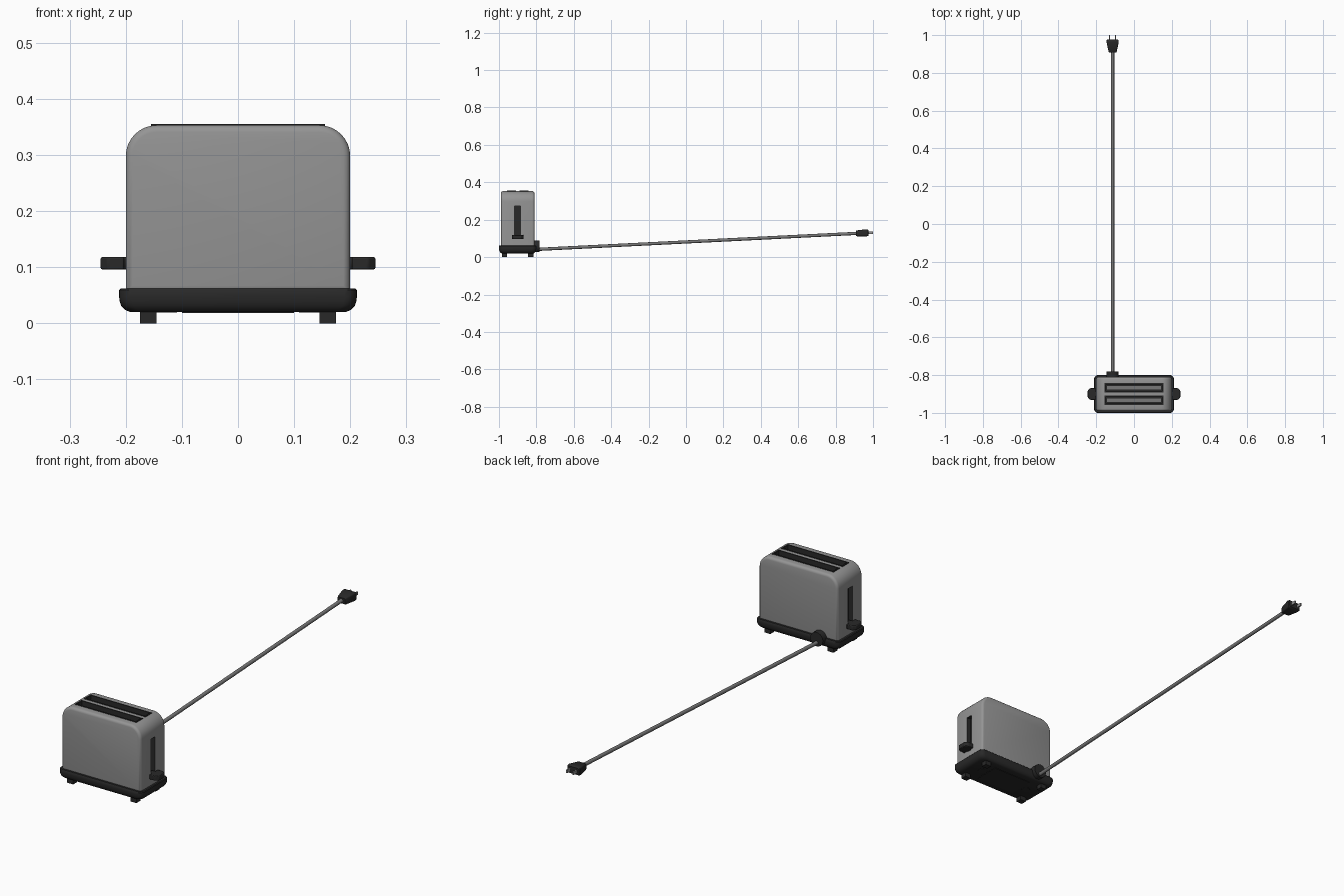
import bpy, bmesh, math
from mathutils import Vector

if "Cube" in bpy.data.objects:
    bpy.data.objects.remove(bpy.data.objects["Cube"])

CY = -0.9          # centre line of the toaster
CORD_X = -0.113


def material(name, v):
    m = bpy.data.materials.new(name)
    m.diffuse_color = (v, v, v, 1)
    m.use_nodes = True
    m.node_tree.nodes["Principled BSDF"].inputs["Base Color"].default_value = m.diffuse_color
    return m


STEEL = material("brushed_grey", 0.30)
DARK = material("black_plastic", 0.022)
CORD = material("cord_grey", 0.19)


def finish(name, bm, *mats, index=0, smooth=True):
    bmesh.ops.recalc_face_normals(bm, faces=bm.faces)
    me = bpy.data.meshes.new(name)
    for f in bm.faces:
        f.material_index = index
    bm.to_mesh(me)
    bm.free()
    ob = bpy.data.objects.new(name, me)
    bpy.context.collection.objects.link(ob)
    for m in mats:
        me.materials.append(m)
    if smooth:
        shade(ob)
    return ob


def shade(ob):
    bpy.ops.object.select_all(action='DESELECT')
    ob.select_set(True)
    bpy.context.view_layer.objects.active = ob
    bpy.ops.object.shade_smooth_by_angle(angle=math.radians(35))


def box(name, lo, hi, *mats, index=0, bevel=0):
    bm = bmesh.new()
    bmesh.ops.create_cube(bm, size=1)
    for v in bm.verts:
        v.co = [(lo[i] + hi[i]) / 2 + v.co[i] * (hi[i] - lo[i]) for i in range(3)]
    if bevel:
        bmesh.ops.bevel(bm, geom=bm.edges[:], offset=bevel, segments=2, profile=0.5, affect='EDGES')
    return finish(name, bm, *mats, index=index)


def rounded_rect(hx, hy, r, seg=5):
    pts = []
    for k, (sx, sy) in enumerate([(1, 1), (-1, 1), (-1, -1), (1, -1)]):
        for i in range(seg + 1):
            a = math.pi / 2 * (k + i / seg)
            pts.append((sx * (hx - r) + r * math.cos(a), sy * (hy - r) + r * math.sin(a)))
    return pts


def loft(name, rings, mat):
    bm = bmesh.new()
    vs = [[bm.verts.new(p) for p in ring] for ring in rings]
    n = len(vs[0])
    for a, b in zip(vs, vs[1:]):
        for i in range(n):
            bm.faces.new((a[i], a[(i + 1) % n], b[(i + 1) % n], b[i]))
    bm.faces.new(vs[0])
    bm.faces.new(vs[-1])
    return finish(name, bm, mat)


def rod(name, a, b, r, mat, sides=16):
    a, b = Vector(a), Vector(b)
    q = (b - a).to_track_quat('Z', 'Y')
    ring = [Vector((r * math.cos(t * math.tau / sides), r * math.sin(t * math.tau / sides), 0))
            for t in range(sides)]
    return loft(name, [[p + q @ v for v in ring] for p in (a, b)], mat)


# Body shell: arched front profile, extruded back, front and back rims softened
bm = bmesh.new()
prof = [(-0.2, 0.055), (0.2, 0.055)]
for cx, a0 in ((0.145, 0), (-0.145, 90)):
    for i in range(9):
        a = math.radians(a0 + i * 90 / 8)
        prof.append((cx + 0.055 * math.cos(a), 0.298 + 0.055 * math.sin(a)))
face = bm.faces.new([bm.verts.new((x, CY - 0.09, z)) for x, z in prof])
ext = bmesh.ops.extrude_face_region(bm, geom=[face])
for v in ext['geom']:
    if isinstance(v, bmesh.types.BMVert):
        v.co.y += 0.18
rims = [e for e in bm.edges if abs(e.verts[0].co.y - e.verts[1].co.y) < 1e-5]
bmesh.ops.bevel(bm, geom=rims, offset=0.012, segments=3, profile=0.5, affect='EDGES')
body = finish("body_shell", bm, STEEL, DARK, smooth=False)

# Bread slots and lever tracks cut into the shell with dark walls
cutters = []
for s in (-1, 1):
    y = CY + s * 0.033
    cutters.append(box("slot_cutter", (-0.155, y - 0.0235, 0.2), (0.155, y + 0.0235, 0.4),
                       STEEL, DARK, index=1))
    x = sorted((s * 0.18, s * 0.25))
    cutters.append(box("track_cutter", (x[0], CY - 0.016, 0.1), (x[1], CY + 0.016, 0.273),
                       STEEL, DARK, index=1))
bpy.context.view_layer.objects.active = body
for c in cutters:
    c.hide_render = True
    mod = body.modifiers.new("cut", 'BOOLEAN')
    mod.operation = 'DIFFERENCE'
    mod.solver = 'EXACT'
    mod.object = c
    bpy.ops.object.modifier_apply(modifier=mod.name)
for c in cutters:
    bpy.data.objects.remove(c)
shade(body)

# Bread racks: grey strips down inside each slot
for s in (-1, 1):
    y = CY + s * 0.033
    box("bread_rack", (-0.145, y - 0.013, 0.26), (0.145, y + 0.013, 0.266), CORD)
    # Slot rims
    for t in (-1, 1):
        e = y + t * 0.021
        box("slot_rim_long", (-0.155, e - 0.003, 0.33), (0.155, e + 0.003, 0.355), DARK)
        x = t * 0.152
        box("slot_rim_end", (x - 0.003, y - 0.0235, 0.33), (x + 0.003, y + 0.0235, 0.355), DARK)

# Base tray with rounded underside
loft("base", [[(x, CY + y, z) for x, y in rounded_rect(0.212 - d, 0.1 - d * 0.7, 0.022)]
              for z, d in ((0.02, 0.02), (0.024, 0.011), (0.031, 0.004), (0.04, 0.001),
                           (0.048, 0), (0.059, 0), (0.062, 0.003))], DARK)
box("crumb_tray", (-0.1, CY - 0.06, 0.018), (0.1, CY + 0.06, 0.022), DARK)

for s in (-1, 1):
    # Feet and underside screws
    for t in (-1, 1):
        x, y = s * 0.16, CY + t * 0.07
        box("foot", (x - 0.015, y - 0.014, 0), (x + 0.015, y + 0.014, 0.024), DARK)
    rod("base_screw", (s * 0.127, CY, 0.019), (s * 0.127, CY, 0.022), 0.018, DARK)
    # Lever knobs: plan with chamfered outer corners, on a stem
    plan = [(0.185, -0.012), (0.203, -0.012), (0.203, -0.031), (0.232, -0.031), (0.245, -0.019),
            (0.245, 0.019), (0.232, 0.031), (0.203, 0.031), (0.203, 0.012), (0.185, 0.012)]
    knob = loft("lever_knob", [[(s * x, CY + y, z) for x, y in plan] for z in (0.096, 0.118)], DARK)
    bev = knob.modifiers.new("soft", 'BEVEL')
    bev.width = 0.003
    bev.segments = 2

# Cord, its grommet and the plug
rod("cord_grommet", (CORD_X, -0.83, 0.058), (CORD_X, -0.782, 0.058), 0.032, DARK, 20)
rod("cord", (CORD_X, -0.8, 0.041), (CORD_X, 0.915, 0.127), 0.0085, CORD, 12)
loft("plug", [[(CORD_X + x, y, z + zo) for x, z in rounded_rect(hx, hz, 0.006, 3)]
              for y, hx, hz, zo in ((0.908, 0.019, 0.013, 0.127), (0.914, 0.022, 0.016, 0.127),
                                    (0.962, 0.032, 0.019, 0.130), (0.972, 0.032, 0.018, 0.130),
                                    (0.976, 0.029, 0.015, 0.130))], DARK)
for s in (-1, 1):
    x = CORD_X + s * 0.016
    box("plug_prong", (x - 0.003, 0.97, 0.123), (x + 0.003, 1.0, 0.137), STEEL)
